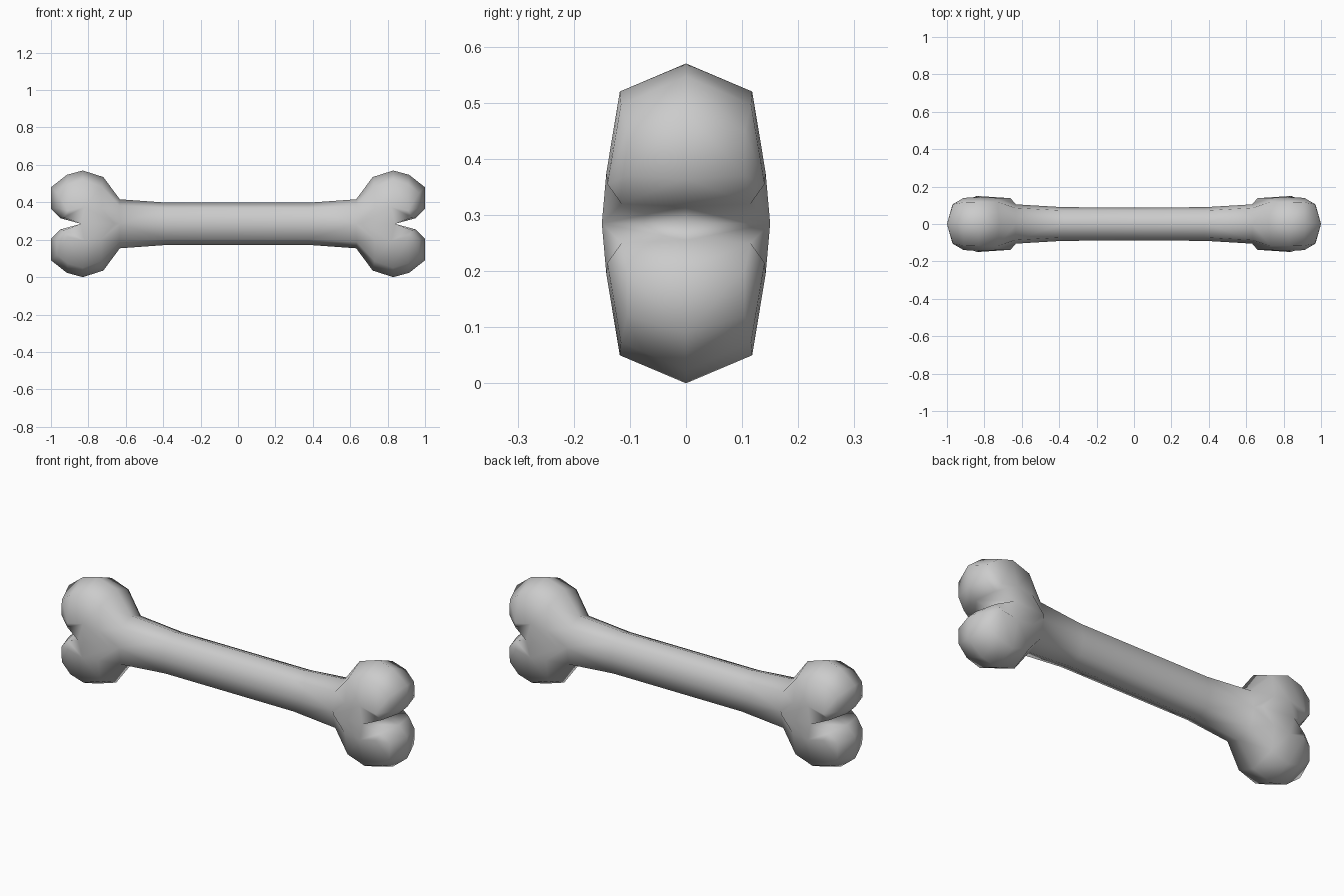
import bpy
import bmesh
from itertools import product

cube = bpy.data.objects.get("Cube")
if cube:
    bpy.data.objects.remove(cube)

MID_Z = 0.285

# Ridge outline (x, z) from mid shaft around the upper lobe
ridge = [(0, .113), (.38, .113), (.632, .131), (.72, .25), (.83, .285),
         (.915, .262), (1, .195), (1, .08), (.95, .03)]
# Rounded shoulder (x, y, z) alongside the ridge
shoulder = [(0, .072, .083), (.38, .072, .083), (.635, .086, .097), (.73, .118, .2),
            (.83, .118, .235), (.91, .116, .212), (.968, .105, .165),
            (.97, .105, .085), (.93, .115, .035)]
# Widest line at mid height, ending at the notch
waist = [(0, .088, 0), (.38, .09, 0), (.632, .105, 0), (.66, .138, 0), (.84, .15, 0)]
# Bulging cheek of the lobe
cheek = [(.73, .14, .08), (.82, .142, .09), (.91, .14, .07)]
notch = (.84, 0, 0)

# Faces of one eighth of the bone
r = [(x, 0, z) for x, z in ridge]
s, w, c = shoulder, waist, cheek
patches = [(r[i], r[i + 1], s[i + 1], s[i]) for i in range(len(r) - 1)]
patches += [(s[i], s[i + 1], w[i + 1], w[i]) for i in range(2)]
patches += [(r[-1], notch, w[4], s[-1]),
            (w[2], s[2], c[0], w[3]), (s[2], s[3], c[0]),
            (s[3], s[4], c[1], c[0]), (s[4], s[5], c[2], c[1]),
            (s[5], s[6], c[2]), (s[6], s[7], c[2]), (s[7], s[8], c[2]),
            (s[8], w[4], c[1], c[2]), (w[3], c[0], c[1], w[4])]

# Mirror the eighth across all three axes and weld
bm = bmesh.new()
for sx, sy, sz in product((1, -1), repeat=3):
    for patch in patches:
        bm.faces.new([bm.verts.new((x * sx, y * sy, z * sz + MID_Z)) for x, y, z in patch])
bmesh.ops.remove_doubles(bm, verts=bm.verts, dist=.0005)
bmesh.ops.recalc_face_normals(bm, faces=bm.faces)
for face in bm.faces:
    face.smooth = True

mesh = bpy.data.meshes.new("bone")
bm.to_mesh(mesh)
bm.free()
bone = bpy.data.objects.new("bone", mesh)
bpy.context.collection.objects.link(bone)

# Plain light grey
grey = bpy.data.materials.new("light_grey")
grey.use_nodes = True
colour = (.6, .6, .6, 1)
grey.diffuse_color = colour
grey.node_tree.nodes["Principled BSDF"].inputs["Base Color"].default_value = colour
mesh.materials.append(grey)
